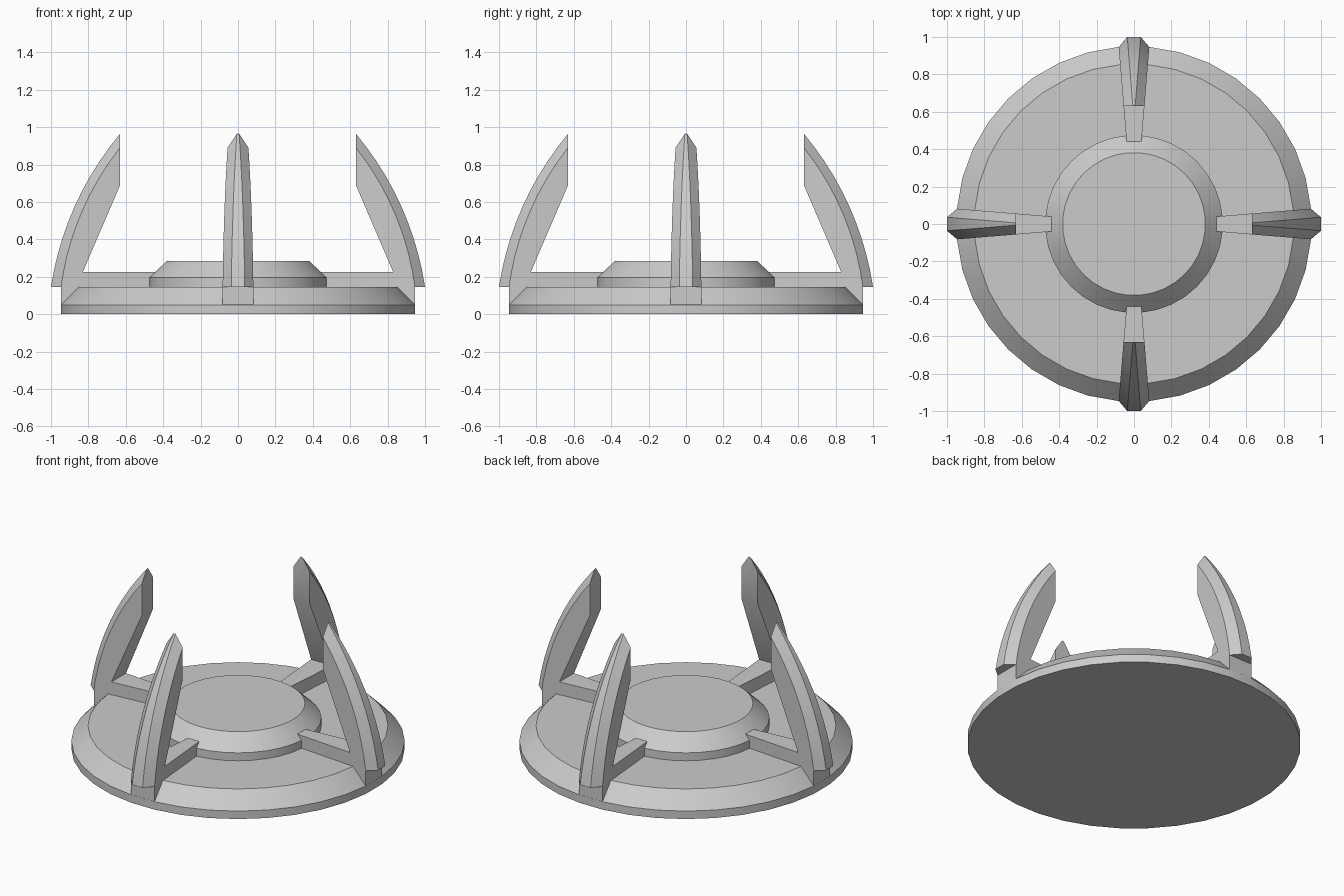
import bpy, bmesh, math
from mathutils import Vector

if "Cube" in bpy.data.objects:
    bpy.data.objects.remove(bpy.data.objects["Cube"])

SEG = 36


def finish(bm, name):
    bmesh.ops.recalc_face_normals(bm, faces=bm.faces)
    mesh = bpy.data.meshes.new(name)
    bm.to_mesh(mesh)
    bm.free()
    ob = bpy.data.objects.new(name, mesh)
    bpy.context.collection.objects.link(ob)
    bpy.ops.object.select_all(action='DESELECT')
    ob.select_set(True)
    bpy.context.view_layer.objects.active = ob
    bpy.ops.object.shade_smooth_by_angle(angle=math.radians(25))
    return ob


def lathe(name, profile):
    """Closed turned solid; a flat side faces each axis."""
    bm = bmesh.new()
    rings = []
    for r, z in profile:
        angles = [2 * math.pi * (i + 0.5) / SEG for i in range(SEG)]
        rings.append([bm.verts.new((r * math.cos(a), r * math.sin(a), z)) for a in angles])
    for lo, hi in zip(rings, rings[1:]):
        for i in range(SEG):
            j = (i + 1) % SEG
            bm.faces.new((lo[i], lo[j], hi[j], hi[i]))
    bm.faces.new(rings[0][::-1])
    bm.faces.new(rings[-1])
    return finish(bm, name)


def arc(p, q, bulge, n=10):
    """Circular arc from p to q bowing outward (to larger radius)."""
    p, q = Vector(p), Vector(q)
    c = (q - p).length
    R = c * c / (8 * bulge) + bulge / 2
    d = (q - p) / c
    out = Vector((d.y, -d.x))
    centre = (p + q) / 2 - out * (R - bulge)
    h = math.asin(c / (2 * R))
    ts = [-h + 2 * h * i / n for i in range(n + 1)]
    return [centre + out * R * math.cos(t) + d * R * math.sin(t) for t in ts]


def prong(name, angle):
    bm = bmesh.new()
    edge = arc((0.946, 0.145), (0.63, 0.89), 0.055)
    ridge = arc((1.0, 0.145), (0.63, 0.965), 0.062)
    n = len(edge)
    inner = [(0.63, 0.69), (0.83, 0.225), (0.44, 0.225), (0.44, 0.10), (0.946, 0.05)]
    sides, ridges = [], []
    for s in (-1, 1):
        # flank tapers toward the hub, ridge tapers toward the tip
        sides.append([bm.verts.new((r, s * (0.04 + 0.042 * (r - 0.44) / 0.506), z))
                      for r, z in [tuple(p) for p in edge] + inner])
        ridges.append([bm.verts.new((p.x, s * (0.006 + 0.030 * (p.x - 0.63) / 0.37), p.y))
                       for p in ridge])
    (a, b), (c, d) = sides, ridges
    bm.faces.new(a)
    bm.faces.new(b[::-1])
    # outer bevels and ridge strip
    for u, v in ((a, c), (c, d), (d, b)):
        for i in range(n - 1):
            bm.faces.new((u[i], v[i], v[i + 1], u[i + 1]))
    # underside of the ridge and blunt inner tip
    bm.faces.new((a[0], b[0], d[0], c[0]))
    bm.faces.new((a[n - 1], c[-1], d[-1], b[n - 1], b[n], a[n]))
    # inner face, foot and base
    loop = list(range(n, len(a))) + [0]
    for i, j in zip(loop, loop[1:]):
        bm.faces.new((a[i], a[j], b[j], b[i]))
    ob = finish(bm, name)
    ob.rotation_euler.z = angle
    return ob


# Chamfered base disc and raised hub
lathe("base_disc", [(0.95, 0), (0.95, 0.05), (0.855, 0.145)])
lathe("centre_hub", [(0.475, 0.12), (0.475, 0.195), (0.382, 0.285)])

# Four curved prongs
for k, side in enumerate(("right", "back", "left", "front")):
    prong(side + "_prong", k * math.pi / 2)
